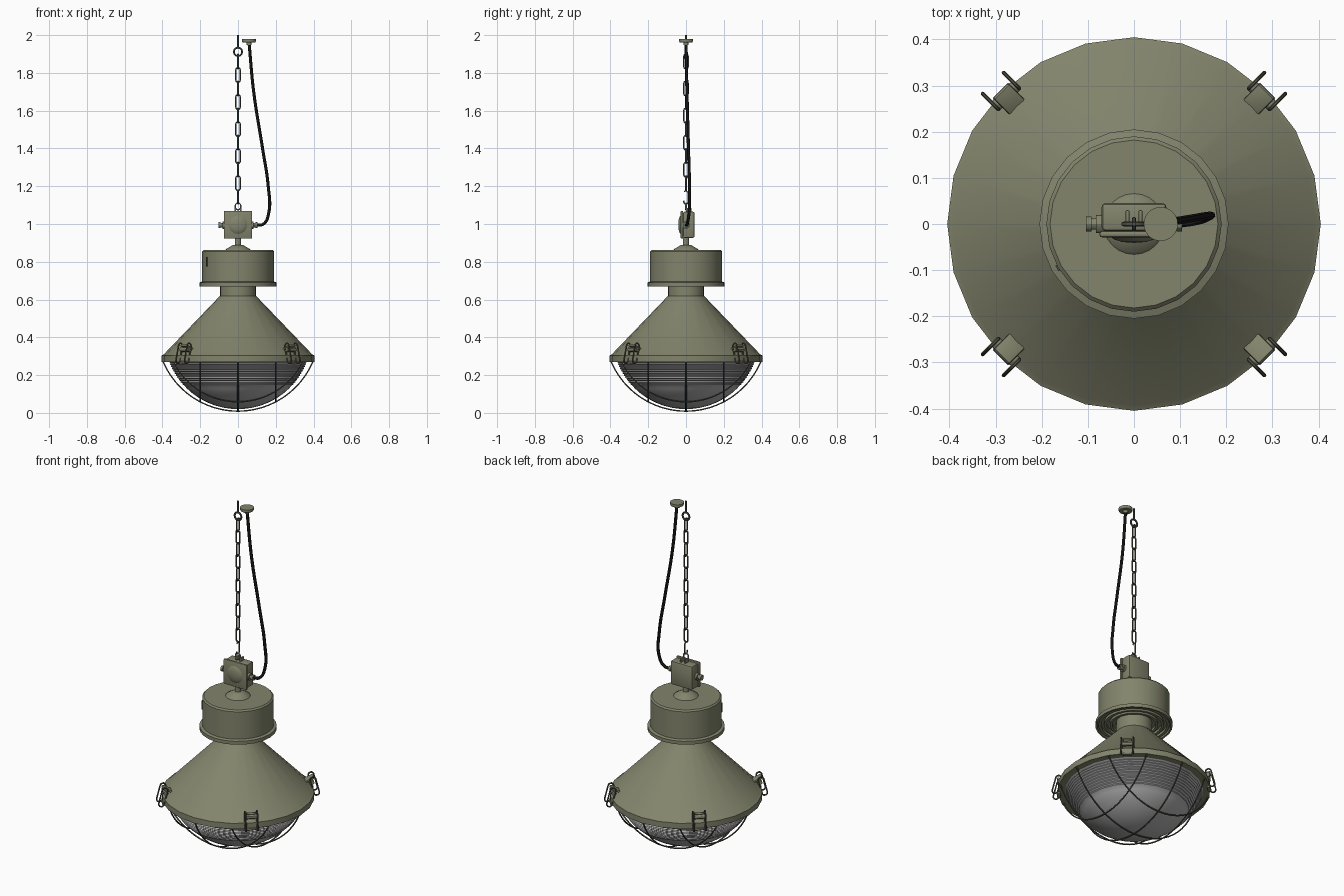
import bpy, bmesh, math
from mathutils import Vector, Matrix

if "Cube" in bpy.data.objects:
    bpy.data.objects.remove(bpy.data.objects["Cube"])


def material(name, rgb):
    m = bpy.data.materials.new(name)
    m.diffuse_color = (*rgb, 1)
    m.use_nodes = True
    m.node_tree.nodes["Principled BSDF"].inputs["Base Color"].default_value = m.diffuse_color
    return m


OLIVE = material("olive_paint", (0.225, 0.232, 0.150))
WIRE = material("dark_olive_wire", (0.085, 0.086, 0.060))
BLACK = material("black_rubber", (0.012, 0.012, 0.011))
GLASS = material("grey_glass", (0.43, 0.43, 0.44))


def finish(ob, mat, angle=30):
    ob.data.materials.clear()
    ob.data.materials.append(mat)
    bpy.ops.object.select_all(action='DESELECT')
    ob.select_set(True)
    bpy.context.view_layer.objects.active = ob
    bpy.ops.object.shade_smooth_by_angle(angle=math.radians(angle))
    return ob


def from_bmesh(name, bm, mat, angle=30):
    me = bpy.data.meshes.new(name)
    bmesh.ops.recalc_face_normals(bm, faces=bm.faces[:])
    bm.to_mesh(me)
    bm.free()
    ob = bpy.data.objects.new(name, me)
    bpy.context.collection.objects.link(ob)
    return finish(ob, mat, angle)


def lathe(name, profile, mat, sides=24, matrix=Matrix(), angle=30):
    """Revolve (radius, height) points around the z axis."""
    bm = bmesh.new()
    vs = [bm.verts.new((r, 0, z)) for r, z in profile]
    es = [bm.edges.new(p) for p in zip(vs, vs[1:])]
    bmesh.ops.spin(bm, geom=vs + es, cent=(0, 0, 0), axis=(0, 0, 1),
                   angle=2 * math.pi, steps=sides)
    bmesh.ops.remove_doubles(bm, verts=bm.verts[:], dist=1e-5)
    bm.transform(matrix)
    return from_bmesh(name, bm, mat, angle)


def box(name, size, loc, mat, bevel=0.0, matrix=Matrix()):
    bm = bmesh.new()
    bmesh.ops.create_cube(bm, size=1, matrix=matrix @ Matrix.Translation(loc)
                          @ Matrix.Diagonal((*size, 1)))
    if bevel:
        bmesh.ops.bevel(bm, geom=bm.edges[:], offset=bevel, segments=2,
                        profile=0.5, affect='EDGES')
    return from_bmesh(name, bm, mat)


def wire(name, points, radius, mat, cyclic=False, matrix=Matrix(), smooth=False):
    """Round wire along the given points."""
    cu = bpy.data.curves.new(name, 'CURVE')
    cu.dimensions = '3D'
    cu.bevel_depth = radius
    cu.bevel_resolution = 1
    cu.use_fill_caps = True
    if smooth:
        sp = cu.splines.new('BEZIER')
        sp.bezier_points.add(len(points) - 1)
        for b, p in zip(sp.bezier_points, points):
            b.co = matrix @ Vector(p)
            b.handle_left_type = b.handle_right_type = 'AUTO'
        sp.resolution_u = 8
    else:
        sp = cu.splines.new('POLY')
        sp.points.add(len(points) - 1)
        for b, p in zip(sp.points, points):
            b.co = (*(matrix @ Vector(p)), 1)
    sp.use_cyclic_u = cyclic
    ob = bpy.data.objects.new(name, cu)
    bpy.context.collection.objects.link(ob)
    bpy.ops.object.select_all(action='DESELECT')
    ob.select_set(True)
    bpy.context.view_layer.objects.active = ob
    bpy.ops.object.convert(target='MESH')
    return finish(bpy.context.object, mat, 50)


def stadium(w, h, n=6):
    """Oval loop in the xz plane, half width w and half height h."""
    pts = []
    for s in (1, -1):
        for i in range(n + 1):
            a = math.pi * i / n
            pts.append((s * w * math.cos(a), 0, s * (h - w + w * math.sin(a))))
    return pts


def spin_z(deg):
    return Matrix.Rotation(math.radians(deg), 4, 'Z')


def at(x, y, z):
    return Matrix.Translation((x, y, z))


# shade with rim and neck
lathe("shade", [(0.365, 0.285), (0.365, 0.27), (0.405, 0.27), (0.405, 0.303),
                (0.393, 0.310), (0.095, 0.62), (0.095, 0.69)], OLIVE)

# gear housing with grooved underside, flange and raised top
under = [(0.09, 0.69)]
for r in (0.115, 0.145, 0.175):
    under += [(r, 0.69), (r, 0.675), (r + 0.014, 0.675), (r + 0.014, 0.69)]
lathe("housing", under + [(0.195, 0.69), (0.195, 0.67), (0.205, 0.67), (0.205, 0.69),
                          (0.19, 0.695), (0.19, 0.855), (0.182, 0.863), (0, 0.863)], OLIVE)
box("housing_plate", (0.008, 0.014, 0.05), (0.189, 0, 0.80), WIRE, matrix=spin_z(210))
lathe("stem", [(0.066, 0.863), (0.062, 0.868), (0.028, 0.888), (0.017, 0.89),
               (0.017, 0.93), (0, 0.93)], OLIVE)

# ribbed glass bowl
R, CZ = 0.391, 0.411
bowl = [(0.366, 0.285)]
for i in range(11):
    z = 0.27 - i * 0.012
    r = math.sqrt(R * R - (z - CZ) ** 2)
    bowl += [(r + 0.002, z), (r - 0.008, z - 0.006)]
for i in range(9):
    a = math.radians(44 * (1 - i / 8))
    bowl.append((R * math.sin(a), CZ - R * math.cos(a)))
lathe("glass_bowl", bowl, GLASS)

# wire guard: three arcs each way on a sphere
GR, GZ = 0.431, 0.440
for turn in (0, 90):
    for off in (-0.2, 0, 0.2):
        rr = math.sqrt(GR * GR - off * off)
        lim = math.acos((GZ - 0.272) / rr)
        arc = [(rr * math.sin(lim * i / 12), off, GZ - rr * math.cos(lim * i / 12))
               for i in range(-12, 13)]
        wire("guard_wire", arc, 0.004, WIRE, matrix=spin_z(turn))

# four toggle clips on the rim
for deg in (45, 135, 225, 315):
    m = spin_z(deg)
    tilt = Matrix.Rotation(math.radians(-14), 4, 'Y')
    for s in (-1, 1):
        wire("clip_loop", stadium(0.015, 0.055), 0.0042, WIRE, True,
             m @ at(0.408, s * 0.032, 0.315) @ tilt)
    box("clip_foot", (0.02, 0.05, 0.012), (0.40, 0, 0.268), OLIVE, 0.003, m)
    lever = m @ at(0.376, 0, 0.345) @ Matrix.Rotation(math.radians(-25), 4, 'Y')
    box("clip_lever", (0.07, 0.046, 0.012), (0, 0, 0), OLIVE, 0.004, lever)
    lathe("clip_barrel", [(0, -0.032), (0.013, -0.032), (0.013, 0.032), (0, 0.032)],
          OLIVE, 12, m @ at(0.393, 0, 0.335) @ Matrix.Rotation(math.pi / 2, 4, 'X'))

# junction box with domed lid and cable glands
box("junction_box", (0.14, 0.06, 0.138), (0, 0.015, 0.996), OLIVE, 0.008)
box("box_lid", (0.15, 0.014, 0.148), (0, -0.022, 0.996), OLIVE, 0.006)
lathe("lid_dome", [(0.05, 0.028), (0.042, 0.034), (0.025, 0.039), (0, 0.041)], OLIVE, 24,
      at(0, 0, 0.996) @ Matrix.Rotation(math.pi / 2, 4, 'X'))
for s in (-1, 1):
    lathe("gland", [(0.02, 0.065), (0.02, 0.082), (0.012, 0.082), (0.012, 0.092),
                    (0.016, 0.092), (0.016, 0.104), (0, 0.104)], OLIVE, 12,
          at(0, 0, 0.994) @ Matrix.Rotation(s * math.pi / 2, 4, 'Y'))
for s in (-1, 1):
    box("eye_bracket", (0.008, 0.03, 0.024), (s * 0.014, 0.015, 1.074), OLIVE, 0.002)
wire("box_eye", stadium(0.015, 0.018), 0.004, OLIVE, True, at(0, 0, 1.093))

# hook and chain
hook = [(0, 0.012 * math.sin(math.radians(a)), 1.118 - 0.012 * math.cos(math.radians(a)))
        for a in range(-120, 91, 30)]
hook += [(0, 0.012, 1.145), (0, 0.010, 1.168), (0, 0, 1.178), (0, -0.010, 1.170)]
wire("hook", hook, 0.0042, WIRE)
for k in range(10):
    wire("chain_link", stadium(0.0115, 0.039), 0.0042, WIRE, True,
         at(0, 0, 1.216 + 0.0716 * k) @ spin_z(90 * (k % 2)))

# ceiling eye bolt
wire("ceiling_eye", stadium(0.022, 0.0225), 0.0055, WIRE, True, at(0, 0, 1.911))
wire("ceiling_bolt", [(0, 0, 1.93), (0, 0, 2.0)], 0.005, WIRE)

# supply cable and ceiling rose
wire("cable", [(0.095, 0, 0.994), (0.135, 0.006, 1.0), (0.163, 0.016, 1.06),
               (0.160, 0.018, 1.20), (0.130, 0.013, 1.40), (0.083, 0.005, 1.70),
               (0.058, 0, 1.965)], 0.0085, BLACK, smooth=True)
lathe("ceiling_rose", [(0, 1.948), (0.014, 1.948), (0.014, 1.962), (0.034, 1.962),
                       (0.037, 1.967), (0.037, 1.979), (0, 1.979)], OLIVE, 24, at(0.058, 0, 0))
